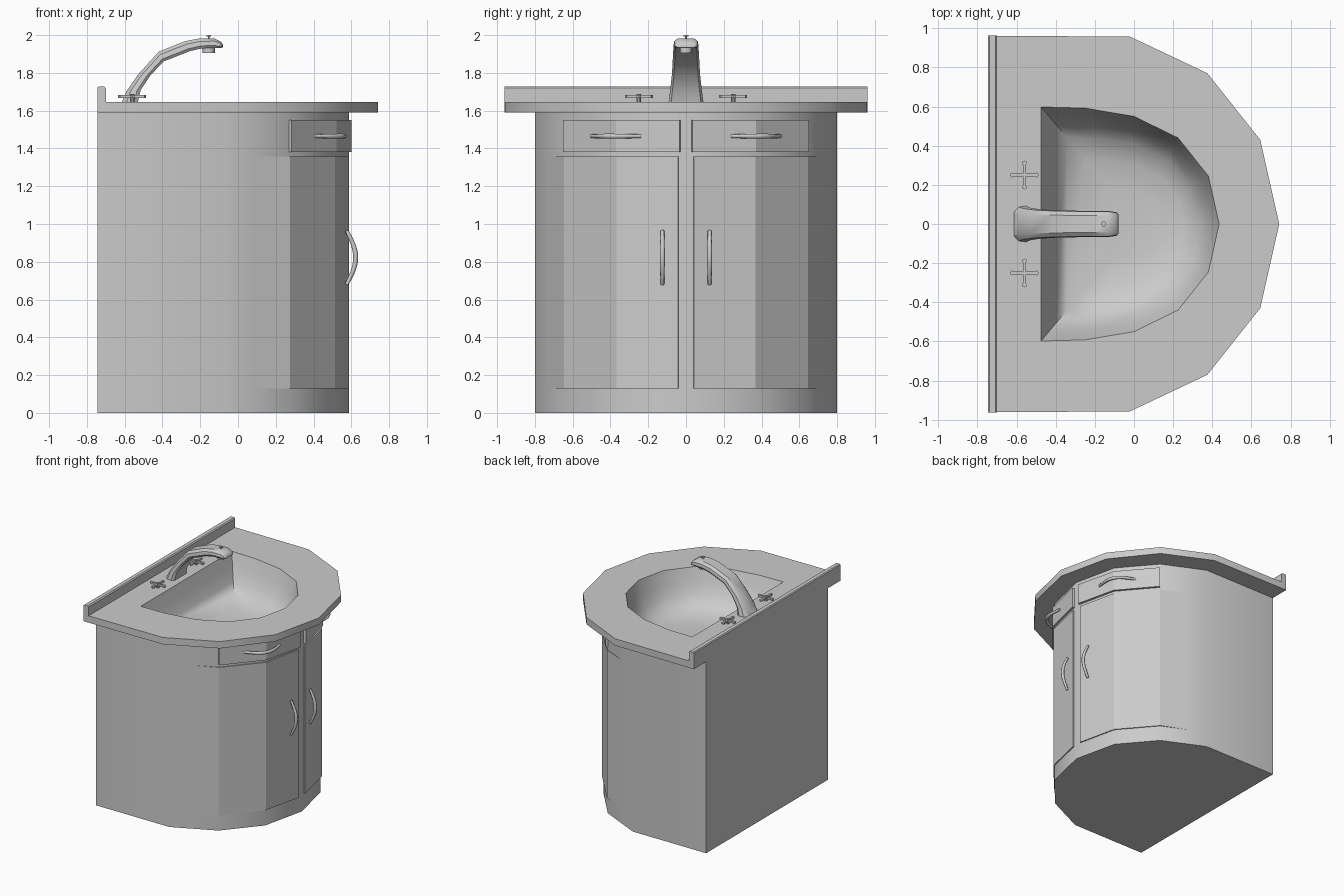
import bpy, bmesh, math
from mathutils import Vector

if "Cube" in bpy.data.objects:
    bpy.data.objects.remove(bpy.data.objects["Cube"])

def finish(name, bm, angle=40):
    bmesh.ops.recalc_face_normals(bm, faces=bm.faces)
    me = bpy.data.meshes.new(name)
    bm.to_mesh(me)
    bm.free()
    ob = bpy.data.objects.new(name, me)
    bpy.context.collection.objects.link(ob)
    smooth(ob, angle)
    return ob

def smooth(ob, angle):
    bpy.ops.object.select_all(action='DESELECT')
    bpy.context.view_layer.objects.active = ob
    ob.select_set(True)
    bpy.ops.object.shade_smooth_by_angle(angle=math.radians(angle))

def mirrored(half):
    # half runs from the back (+y) to the tip at y = 0
    return half + [(x, -y) for x, y in reversed(half[:-1])]

def loop(bm, pts, z):
    return [bm.verts.new((x, y, z)) for x, y in pts]

def bridge(bm, a, b):
    n = len(a)
    for i in range(n):
        bm.faces.new((a[i], a[(i + 1) % n], b[(i + 1) % n], b[i]))

def edges_of(bm, vs):
    out = []
    for i in range(len(vs)):
        pair = (vs[i], vs[(i + 1) % len(vs)])
        out.append(bm.edges.get(pair) or bm.edges.new(pair))
    return out

def loft(name, rings, angle=40):
    bm = bmesh.new()
    vs = [[bm.verts.new(p) for p in r] for r in rings]
    for a, b in zip(vs, vs[1:]):
        bridge(bm, a, b)
    bm.faces.new(vs[0])
    bm.faces.new(vs[-1])
    return finish(name, bm, angle)

def cylinder(name, x, y, z0, z1, r, n=12):
    ring = [(x + r * math.cos(2 * math.pi * i / n), y + r * math.sin(2 * math.pi * i / n)) for i in range(n)]
    return loft(name, [[(a, b, z) for a, b in ring] for z in (z0, z1)])

BACK = -0.745
TOP = 1.647
body_half = [(BACK, .8), (-.07, .8), (.27, .64), (.505, .363), (.587, 0)]
counter = mirrored([(BACK, .962), (-.02, .957), (.375, .77), (.645, .43), (.742, 0)])
basin = mirrored([(-.475, .598), (-.25, .592), (0, .55), (.225, .44), (.38, .245), (.435, 0)])

# cabinet body, top hidden under the counter
bm = bmesh.new()
low, high = loop(bm, mirrored(body_half), 0), loop(bm, mirrored(body_half), 1.6)
bridge(bm, low, high)
bm.faces.new(low)
finish("cabinet_body", bm)

# countertop with sunken basin
bm = bmesh.new()
top, bottom = loop(bm, counter, TOP), loop(bm, counter, 1.59)
bridge(bm, top, bottom)
rim, hole = loop(bm, basin, TOP), loop(bm, basin, 1.59)
for outer, inner in ((top, rim), (bottom, hole)):
    bmesh.ops.triangle_fill(bm, use_beauty=True, use_dissolve=False, normal=(0, 0, 1),
                            edges=edges_of(bm, outer) + edges_of(bm, inner))
prev = rim
for s, z in ((.93, 1.54), (.85, 1.45), (.74, 1.385), (.55, 1.345), (.3, 1.33)):
    ring = loop(bm, [(.03 + (x - .03) * s, y * s) for x, y in basin], z)
    bridge(bm, prev, ring)
    prev = ring
bm.faces.new(prev)
finish("countertop_basin", bm)

# backsplash with eased upper edges
profile = [(BACK, 1.6), (BACK, 1.722), (-.738, 1.728), (-.707, 1.728), (-.699, 1.72), (-.699, 1.6)]
loft("backsplash", [[(x, y, z) for x, z in profile] for y in (-.962, .962)], 30)

# curved door and drawer fronts following the cabinet outline
def panel(name, pts, z0, z1, offs, side):
    pts = [Vector(p) for p in pts]
    outer, inner = [], []
    for i, p in enumerate(pts):
        d = (pts[min(i + 1, len(pts) - 1)] - pts[max(i - 1, 0)]).normalized()
        n = Vector((d.y, -d.x))
        outer.append(p + n * offs[i])
        inner.append(p - n * .02)
    shape = outer + inner[::-1]
    loft(name, [[(p.x, p.y * side, z) for p in shape] for z in (z0, z1)], 20)

# arched bar handles
def handle(name, p0, p1, out):
    p0, p1, out = Vector(p0), Vector(p1), Vector(out)
    n = 12
    cu = bpy.data.curves.new(name, 'CURVE')
    cu.dimensions = '3D'
    cu.bevel_depth = .013
    cu.bevel_resolution = 2
    cu.use_fill_caps = True
    sp = cu.splines.new('POLY')
    sp.points.add(n)
    for i, pt in enumerate(sp.points):
        t = i / n
        pt.co = (*(p0.lerp(p1, t) + out * math.sin(math.pi * t)), 1)
        pt.radius = .75 + .25 * math.sin(math.pi * t)
    ob = bpy.data.objects.new(name, cu)
    bpy.context.collection.objects.link(ob)
    bpy.ops.object.select_all(action='DESELECT')
    bpy.context.view_layer.objects.active = ob
    ob.select_set(True)
    bpy.ops.object.convert(target='MESH')
    smooth(bpy.context.object, 50)

for side, tag in ((1, "right"), (-1, "left")):
    panel("door_" + tag, [(.578, .04), (.505, .363), (.27, .64), (.04, .748)], .13, 1.357,
          (.009, .009, .007, -.001), side)
    panel("drawer_" + tag, [(.581, .03), (.505, .363), (.27, .64)], 1.38, 1.55, (.02, .018, .018), side)
    handle("door_handle_" + tag, (.575, .125 * side, .68), (.575, .125 * side, .965), (.048, 0, 0))
    handle("drawer_handle_" + tag, (.552, .24 * side, 1.465), (.405, .5 * side, 1.465),
           (.068, .038 * side, 0))

    # tap: four flared arms on a stem
    cx, cy = -.56, .25 * side
    cylinder("tap_stem_" + tag, cx, cy, 1.64, 1.688, .011, 8)
    star = []
    for k in range(4):
        a = k * math.pi / 2
        for u, v in ((.008, -.008), (.05, -.007), (.066, -.013), (.074, 0), (.066, .013), (.05, .007)):
            star.append((cx + u * math.cos(a) - v * math.sin(a), cy + u * math.sin(a) + v * math.cos(a)))
    loft("tap_cross_" + tag, [[(x, y, z) for x, y in star] for z in (1.667, 1.682)], 30)

# faucet spout: upper edge, lower edge, half width for each section
sections = [(-.615, 1.645, -.53, 1.645, .092), (-.592, 1.70, -.515, 1.71, .084),
            (-.53, 1.79, -.465, 1.785, .075), (-.42, 1.912, -.395, 1.86, .07),
            (-.28, 1.968, -.255, 1.915, .067), (-.2, 1.983, -.19, 1.93, .066),
            (-.125, 1.983, -.125, 1.932, .066), (-.09, 1.965, -.09, 1.932, .06),
            (-.08, 1.95, -.08, 1.935, .05)]
rings = []
for xt, zt, xb, zb, w in sections:
    ring = []
    for y, t in ((-.65, 0), (.65, 0), (.95, .3), (1, .75), (.85, 1), (-.85, 1), (-1, .75), (-.95, .3)):
        ring.append((xt + (xb - xt) * t, y * w, zt + (zb - zt) * t))
    rings.append(ring)
loft("faucet_spout", rings, 35)
cylinder("faucet_outlet", -.155, 0, 1.905, 1.94, .032)
cylinder("faucet_pin", -.155, 0, 1.97, 1.995, .005, 8)
cylinder("faucet_pin_cap", -.155, 0, 1.992, 2.0, .013)
